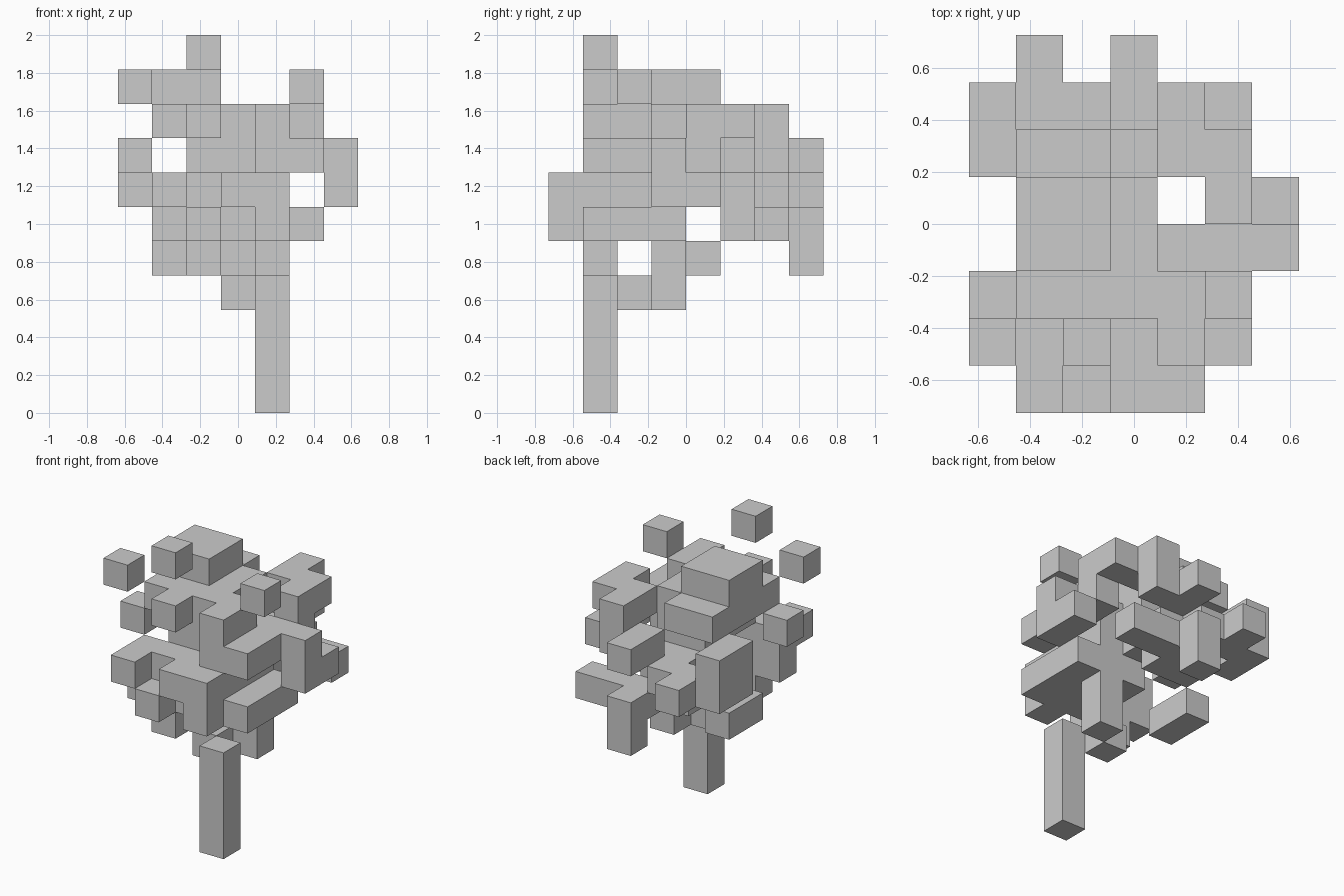
import bpy, bmesh
from mathutils import Vector

if "Cube" in bpy.data.objects:
    bpy.data.objects.remove(bpy.data.objects["Cube"])

U = 2 / 11                      # edge length of one block
NX, NY = 7, 8                   # block grid in plan

# Crown: for each level, rows of block columns {y row: x columns}
CROWN = {
    10: {1: "2"},
    9: {1: "0", 2: "5", 3: "12", 4: "12"},
    8: {1: "24", 2: "1234", 3: "123", 4: "1235", 5: "1245", 6: "4"},
    7: {1: "45", 2: "02345", 3: "23456", 4: "235", 5: "0", 6: "034", 7: "3"},
    6: {0: "134", 1: "1234", 2: "34", 3: "346", 4: "36", 5: "023", 6: "012", 7: "1"},
    5: {0: "24", 1: "12345", 2: "345", 3: "345", 5: "23", 6: "345", 7: "3"},
    4: {1: "2", 3: "14", 4: "1", 7: "3"},
    3: {2: "3", 3: "4"},
}
TRUNK = {k: {1: "4"} for k in range(4)}

# The four corners of each side of a block, counter-clockwise from outside
SIDES = {
    (1, 0, 0): ((1, 0, 0), (1, 1, 0), (1, 1, 1), (1, 0, 1)),
    (-1, 0, 0): ((0, 1, 0), (0, 0, 0), (0, 0, 1), (0, 1, 1)),
    (0, 1, 0): ((1, 1, 0), (0, 1, 0), (0, 1, 1), (1, 1, 1)),
    (0, -1, 0): ((0, 0, 0), (1, 0, 0), (1, 0, 1), (0, 0, 1)),
    (0, 0, 1): ((0, 0, 1), (1, 0, 1), (1, 1, 1), (0, 1, 1)),
    (0, 0, -1): ((0, 1, 0), (1, 1, 0), (1, 0, 0), (0, 0, 0)),
}


def build_blocks(name, levels):
    """Mesh of the outer skin of a set of blocks."""
    cells = {(int(c), j, k) for k, rows in levels.items()
             for j, cols in rows.items() for c in cols}
    bm = bmesh.new()
    verts = {}

    def corner(p):
        if p not in verts:
            verts[p] = bm.verts.new(Vector((p[0] - NX / 2, p[1] - NY / 2, p[2])) * U)
        return verts[p]

    for cell in sorted(cells):
        for normal, quad in SIDES.items():
            if tuple(a + b for a, b in zip(cell, normal)) in cells:
                continue
            bm.faces.new([corner(tuple(a + b for a, b in zip(cell, q))) for q in quad])
    mesh = bpy.data.meshes.new(name)
    bm.to_mesh(mesh)
    bm.free()
    obj = bpy.data.objects.new(name, mesh)
    bpy.context.collection.objects.link(obj)
    return obj


build_blocks("trunk", TRUNK)
build_blocks("leaf_crown", CROWN)
